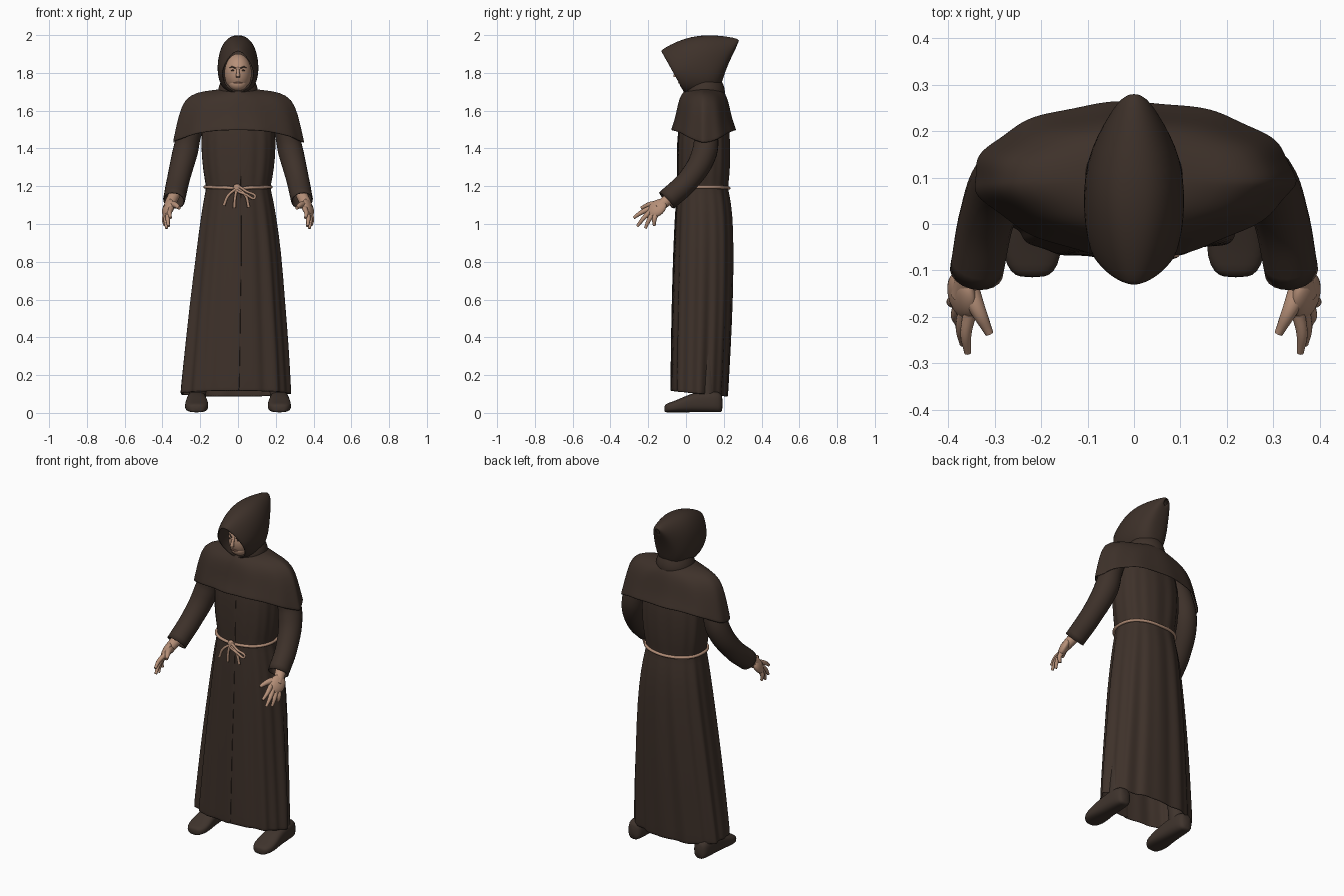
import bpy, bmesh
from math import sin, cos, pi, sqrt
from mathutils import Vector, Matrix

if "Cube" in bpy.data.objects:
    bpy.data.objects.remove(bpy.data.objects["Cube"])


def material(name, rgb):
    m = bpy.data.materials.new(name)
    m.use_nodes = True
    m.diffuse_color = (*rgb, 1)
    m.node_tree.nodes["Principled BSDF"].inputs["Base Color"].default_value = (*rgb, 1)
    return m


CLOTH = material("brown cloth", (0.048, 0.031, 0.023))
LEATHER = material("brown leather", (0.05, 0.034, 0.026))
SKIN = material("skin", (0.47, 0.28, 0.19))
ROPE = material("rope", (0.45, 0.27, 0.185))
DARK = material("dark brow", (0.07, 0.045, 0.033))
LIP = material("lip", (0.28, 0.14, 0.095))


def finish(name, bm, mat, subsurf=0, thick=0):
    bmesh.ops.recalc_face_normals(bm, faces=bm.faces)
    mesh = bpy.data.meshes.new(name)
    bm.to_mesh(mesh)
    bm.free()
    return place(name, mesh, mat, subsurf, thick)


def place(name, mesh, mat, subsurf=0, thick=0):
    ob = bpy.data.objects.new(name, mesh)
    bpy.context.collection.objects.link(ob)
    mesh.materials.clear()
    mesh.materials.append(mat)
    mesh.polygons.foreach_set("use_smooth", [True] * len(mesh.polygons))
    if thick:
        mod = ob.modifiers.new("thickness", "SOLIDIFY")
        mod.thickness, mod.offset = thick, -1
    if subsurf:
        mod = ob.modifiers.new("smooth", "SUBSURF")
        mod.levels = mod.render_levels = subsurf
    return ob


def loft(name, rings, mat, closed=True, caps=False, thick=0):
    bm = bmesh.new()
    rows = [[bm.verts.new(p) for p in ring] for ring in rings]
    n = len(rows[0])
    for a, b in zip(rows, rows[1:]):
        for i in range(n if closed else n - 1):
            j = (i + 1) % n
            bm.faces.new((a[i], a[j], b[j], b[i]))
    if caps:
        bm.faces.new(rows[0])
        bm.faces.new(rows[-1])
    return finish(name, bm, mat, 1, thick)


def power(v, n):
    return abs(v) ** (2 / n) * (1 if v >= 0 else -1)


def oval(c, u, v, n=2.0, count=32, taper=0.0):
    """Superellipse ring; taper narrows its upper half."""
    c, u, v = Vector(c), Vector(u), Vector(v)
    angles = [2 * pi * i / count for i in range(count)]
    return [c + u * power(cos(t), n) * (1 - taper * max(0, sin(t))) + v * power(sin(t), n)
            for t in angles]


def tube(name, pts, radii, mat, cyclic=False, caps=True, thick=0, res=4):
    cu = bpy.data.curves.new(name, "CURVE")
    cu.dimensions = "3D"
    cu.bevel_depth, cu.bevel_resolution = 1, res
    cu.resolution_u, cu.use_fill_caps = 6, caps
    sp = cu.splines.new("BEZIER")
    sp.bezier_points.add(len(pts) - 1)
    for bp, p, r in zip(sp.bezier_points, pts, radii):
        bp.co, bp.radius = p, r
        bp.handle_left_type = bp.handle_right_type = "AUTO"
    sp.use_cyclic_u = cyclic
    tmp = bpy.data.objects.new(name + "_path", cu)
    bpy.context.collection.objects.link(tmp)
    dg = bpy.context.evaluated_depsgraph_get()
    mesh = bpy.data.meshes.new_from_object(tmp.evaluated_get(dg))
    bpy.data.objects.remove(tmp)
    return place(name, mesh, mat, 0, thick)


def ball(name, c, axes, mat, seg=24):
    """Ellipsoid whose three half-axes are given as vectors."""
    bm = bmesh.new()
    bmesh.ops.create_uvsphere(bm, u_segments=seg, v_segments=seg // 2, radius=1)
    m = Matrix([Vector(a) for a in axes]).transposed().to_4x4()
    bmesh.ops.transform(bm, matrix=Matrix.Translation(c) @ m, verts=bm.verts)
    return finish(name, bm, mat)


# Robe: one wrapped sheet whose last edge laps over the first at the front
ROBE = [  # z, x centre, half width, front y, back y, fold depth
    (0.10, -0.018, 0.287, -0.076, 0.220, 0.050),
    (0.13, -0.018, 0.286, -0.076, 0.222, 0.050),
    (0.35, -0.012, 0.269, -0.074, 0.235, 0.050),
    (0.60, -0.008, 0.246, -0.069, 0.246, 0.045),
    (0.85, 0, 0.222, -0.062, 0.250, 0.038),
    (1.05, 0, 0.196, -0.053, 0.246, 0.030),
    (1.16, 0, 0.176, -0.045, 0.228, 0.022),
    (1.195, 0, 0.168, -0.040, 0.220, 0.012),
    (1.23, 0, 0.177, -0.043, 0.227, 0.022),
    (1.35, 0, 0.194, -0.044, 0.234, 0.026),
    (1.50, 0, 0.198, -0.040, 0.232, 0.018),
    (1.62, 0, 0.170, -0.015, 0.205, 0),
    (1.68, 0, 0.100, 0.015, 0.175, 0),
]
rings = []
for z, xc, a, yf, yb, fold in ROBE:
    ring = []
    for i in range(121):
        f = i / 120
        t = -pi / 2 + f * (2 * pi + 0.06)
        lap = max(0, (f - 0.93) / 0.07) ** 2 * 0.045
        wave = 0.55 * cos(9 * t + 0.5) + 0.45 * cos(16 * t + z)
        k = 1 + fold * wave * min(1, f * 12, (1 - f) * 12) + lap
        hem = -0.015 * sin(t) if z < 0.2 else 0
        ring.append((xc + a * k * power(cos(t), 2.3),
                     (yf + yb) / 2 + (yb - yf) / 2 * k * power(sin(t), 2.3), z + hem))
    rings.append(ring)
loft("robe", rings, CLOTH, closed=False, thick=0.004)

# Shoulder cape, with the hem dropping over the arms
CAPE = [  # front z, side z, half width, front y, back y
    (1.712, 1.715, 0.085, 0.000, 0.190),
    (1.690, 1.708, 0.140, -0.022, 0.208),
    (1.660, 1.698, 0.220, -0.036, 0.220),
    (1.620, 1.662, 0.285, -0.046, 0.230),
    (1.560, 1.580, 0.316, -0.058, 0.243),
    (1.515, 1.465, 0.340, -0.073, 0.258),
    (1.497, 1.430, 0.348, -0.079, 0.265),
]
rings = []
for k, (zf, zs, a, yf, yb) in enumerate(CAPE):
    ring = []
    for i in range(72):
        t = 2 * pi * i / 72
        w = 1 + 0.0025 * k * cos(11 * t + 0.4)
        z = zf + (zs - zf) * abs(cos(t)) ** 3.2
        n = 2.05 if sin(t) > 0 else 1.65
        ring.append((a * w * power(cos(t), n),
                     (yf + yb) / 2 + (yb - yf) / 2 * w * power(sin(t), n), z))
    rings.append(ring)
loft("shoulder_cape", rings, CLOTH, thick=0.006)

# Hood: swept from the slanted face opening to the rear point
HOOD = [  # top y, top z, bottom y, bottom z, half width, squareness, taper
    (-0.134, 1.916, -0.012, 1.695, 0.085, 2.1, 0.36),
    (-0.115, 1.932, 0.000, 1.690, 0.096, 2.2, 0.32),
    (-0.050, 1.967, 0.050, 1.685, 0.108, 2.3, 0.20),
    (0.030, 1.993, 0.100, 1.685, 0.110, 2.4, 0.10),
    (0.110, 2.002, 0.160, 1.695, 0.102, 2.3, 0),
    (0.200, 1.996, 0.188, 1.735, 0.078, 2.1, 0),
    (0.255, 1.986, 0.207, 1.810, 0.054, 2.0, 0),
    (0.279, 1.977, 0.248, 1.900, 0.032, 2.0, 0),
    (0.281, 1.967, 0.268, 1.935, 0.010, 2.0, 0),
]
rings = []
for ty, tz, by, bz, w, n, taper in HOOD:
    top, low = Vector((0, ty, tz)), Vector((0, by, bz))
    rings.append(oval((top + low) / 2, (w, 0, 0), (top - low) / 2, n, taper=taper))
loft("hood", rings, CLOTH, thick=0.008)

# Rolled collar below the hood
loft("collar", [oval((0, 0.1, z), (a, 0, 0), (0, a, 0))
                for z, a in ((1.68, 0.105), (1.705, 0.108), (1.735, 0.1), (1.76, 0.088))], CLOTH)

# Head and face
HEAD, RX, RY, RZ = Vector((0, 0.045, 1.798)), 0.072, 0.092, 0.103
ball("head", HEAD, ((RX, 0, 0), (0, RY, 0), (0, 0, RZ)), SKIN, 32)
ball("jaw", (0, 0.012, 1.745), ((0.05, 0, 0), (0, 0.045, 0), (0, 0, 0.042)), SKIN)


def face_point(x, z, out=0.0):
    d = 1 - (x / RX) ** 2 - ((z - HEAD.z) / RZ) ** 2
    return Vector((x, HEAD.y - RY * sqrt(max(d, 0)) - out, z))


tube("nose", [face_point(0, 1.83, -0.004), face_point(0, 1.80, 0.005), face_point(0, 1.778, 0.012)],
     (0.006, 0.009, 0.012), SKIN)
tube("mouth", [face_point(x, 1.748 - abs(x) * 0.1, 0.001) for x in (-0.022, 0, 0.022)],
     (0.003, 0.005, 0.003), LIP)

for s, side in ((-1, "right"), (1, "left")):
    ball(side + "_eye", face_point(s * 0.028, 1.813),
         ((0.010, 0, 0), (0, 0.004, 0), (0, 0, 0.004)), DARK, 12)
    tube(side + "_brow", [face_point(s * x, z, 0) for x, z in
                          ((0.013, 1.824), (0.03, 1.832), (0.047, 1.827))],
         (0.0035, 0.0035, 0.002), DARK)

    def at(x, y, z):
        return Vector((s * x, y, z))

    # Sleeve, bent at the elbow and open at the cuff
    tube(side + "_sleeve", [at(0.20, 0.10, 1.60), at(0.250, 0.105, 1.50), at(0.280, 0.098, 1.38),
                            at(0.316, 0.015, 1.235), at(0.339, -0.102, 1.125)],
         (0.055, 0.063, 0.067, 0.060, 0.058), CLOTH, caps=False, thick=0.006, res=8)

    # Hand: wrist, palm turned inward, fanned fingers and thumb
    along, across = Vector((0, -0.75, -0.66)), Vector((-0.55 * s, -0.55, 0.63))
    palm = at(0.370, -0.154, 1.083)
    tube(side + "_wrist", [at(0.335, -0.06, 1.16), at(0.355, -0.11, 1.117), palm],
         (0.031, 0.030, 0.026), SKIN)
    ball(side + "_palm", palm, (along.cross(across) * 0.023, along * 0.058, across * 0.046), SKIN)
    tips = ((0.358, -0.277, 1.032), (0.368, -0.258, 0.988),
            (0.378, -0.215, 0.977), (0.386, -0.168, 0.990))
    for i, tip in enumerate(tips):
        root = palm + along * 0.030 + across * (0.030 - 0.019 * i)
        end = at(*tip)
        bend = (root + end) / 2 + at(0.006, -0.003, 0.003)
        tube(f"{side}_finger_{i + 1}", [root, bend, end], (0.0145, 0.012, 0.0075), SKIN)
    tube(side + "_thumb", [at(0.360, -0.135, 1.095), at(0.336, -0.185, 1.102), at(0.311, -0.236, 1.085)],
         (0.026, 0.017, 0.009), SKIN)

    # Shoe and lower leg
    shoe = ((-0.115, 0.025, 0.035), (-0.105, 0.047, 0.046), (-0.07, 0.063, 0.057),
            (-0.02, 0.062, 0.078), (0.04, 0.054, 0.105), (0.12, 0.05, 0.115),
            (0.175, 0.045, 0.11), (0.195, 0.028, 0.09))
    loft(side + "_shoe", [oval((s * 0.219, y, h / 2 + 0.003), (w, 0, 0), (0, 0, h / 2), 2.8, 24)
                          for y, w, h in shoe], LEATHER, caps=True)
    loft(side + "_leg", [oval((s * x, 0.11, z), (r, 0, 0), (0, r, 0), 2, 20) for x, z, r in
                         ((0.218, 0.06, 0.046), (0.2, 0.3, 0.05), (0.12, 0.8, 0.065))], LEATHER)

# Rope belt with knot, loop and hanging ends
belt = [p + Vector((0, 0, 0.006 * abs(p.x) / 0.18))
        for p in oval((0, 0.089, 1.19), (0.174, 0, 0), (0, 0.138, 0), 2.3, 24)]
tube("rope_belt", belt, [0.0085] * 24, ROPE, cyclic=True)
ball("rope_knot", (-0.005, -0.059, 1.192), ((0.021, 0, 0), (0, 0.014, 0), (0, 0, 0.021)), ROPE, 16)
tube("rope_loop", [(-0.005, -0.066, 1.19), (0.045, -0.071, 1.172), (0.09, -0.066, 1.14),
                   (0.045, -0.073, 1.155)], [0.007] * 4, ROPE, cyclic=True)
for i, (x, z) in enumerate(((-0.075, 1.098), (-0.02, 1.085), (0.057, 1.088))):
    tube(f"rope_end_{i + 1}", [(-0.005, -0.064, 1.19), (x * 0.7, -0.071, 1.15), (x, -0.069, z)],
         (0.0075, 0.0075, 0.008), ROPE)
